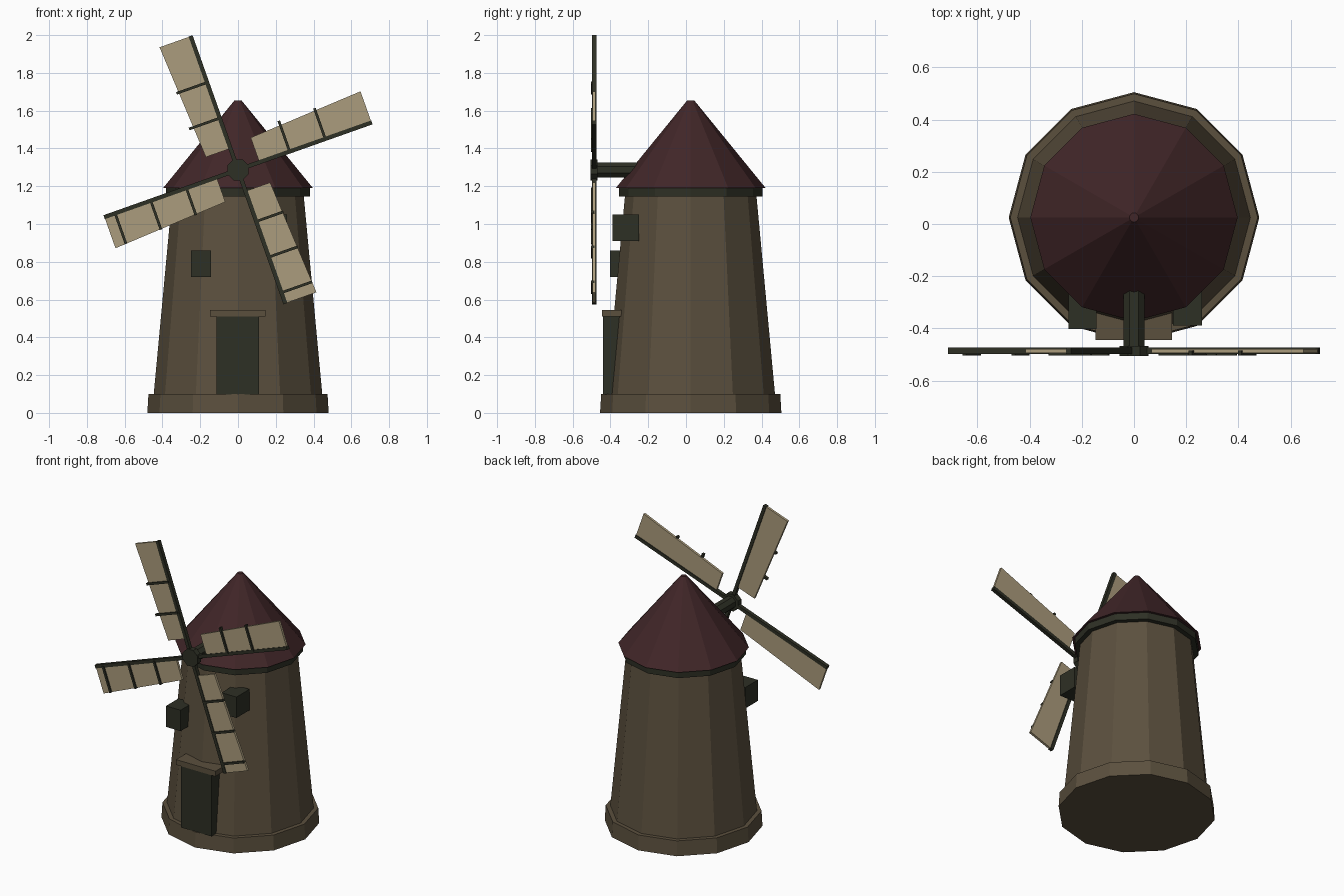
import bpy, bmesh, math
from mathutils import Matrix, Vector

cube = bpy.data.objects.get("Cube")
if cube:
    bpy.data.objects.remove(cube, do_unlink=True)


def make_material(name, rgb):
    mat = bpy.data.materials.new(name)
    mat.use_nodes = True
    mat.diffuse_color = (*rgb, 1)
    mat.node_tree.nodes["Principled BSDF"].inputs["Base Color"].default_value = (*rgb, 1)
    return mat


STONE = make_material("brown_stone", (0.105, 0.08, 0.048))
ROOF = make_material("dark_red_roof", (0.052, 0.019, 0.021))
WOOD = make_material("dark_green_wood", (0.027, 0.029, 0.018))
CLOTH = make_material("tan_cloth", (0.41, 0.335, 0.205))

CENTRE_Y = 0.025
HUB = Vector((0, 0, 1.287))


def finish(name, bm, mat, matrix=None):
    bmesh.ops.recalc_face_normals(bm, faces=bm.faces)
    mesh = bpy.data.meshes.new(name)
    bm.to_mesh(mesh)
    bm.free()
    mesh.materials.append(mat)
    obj = bpy.data.objects.new(name, mesh)
    bpy.context.collection.objects.link(obj)
    if matrix:
        obj.matrix_world = matrix
    return obj


def drum(name, mat, r_low, r_high, z0, z1):
    """Twelve-sided upright frustum on the tower axis."""
    bm = bmesh.new()
    bmesh.ops.create_cone(bm, cap_ends=True, segments=12, radius1=r_low,
                          radius2=r_high, depth=z1 - z0)
    return finish(name, bm, mat, Matrix.Translation((0, CENTRE_Y, (z0 + z1) / 2)))


def axle(name, mat, radius, y0, y1):
    """Eight-sided cylinder lying along y through the hub."""
    bm = bmesh.new()
    bmesh.ops.create_cone(bm, cap_ends=True, segments=8, radius1=radius,
                          radius2=radius, depth=y1 - y0)
    place = (Matrix.Translation(HUB + Vector((0, (y0 + y1) / 2, 0)))
             @ Matrix.Rotation(math.pi / 2, 4, 'X') @ Matrix.Rotation(math.pi / 8, 4, 'Z'))
    return finish(name, bm, mat, place)


def box(name, mat, xs, ys, zs, matrix=None):
    bm = bmesh.new()
    bmesh.ops.create_cube(bm, size=1)
    for v in bm.verts:
        v.co = [s[0] if c < 0 else s[1] for s, c in zip((xs, ys, zs), v.co)]
    return finish(name, bm, mat, matrix)


def slab(name, mat, outline, y0, y1, matrix):
    """Flat x-z outline given thickness along y."""
    bm = bmesh.new()
    face = bm.faces.new([bm.verts.new((x, y0, z)) for x, z in outline])
    extruded = bmesh.ops.extrude_face_region(bm, geom=[face])
    for v in extruded["geom"]:
        if isinstance(v, bmesh.types.BMVert):
            v.co.y = y1
    return finish(name, bm, mat, matrix)


# Tower and roof
drum("base_course", STONE, 0.48, 0.474, 0, 0.1)
drum("tower_wall", STONE, 0.447, 0.347, 0.09, 1.16)
drum("eaves_ring", WOOD, 0.38, 0.38, 1.145, 1.192)
drum("roof", ROOF, 0.397, 0.018, 1.19, 1.655)

# Door and windows
box("door", WOOD, (-0.115, 0.112), (-0.44, -0.3), (0.098, 0.515))
box("door_lintel", STONE, (-0.147, 0.145), (-0.445, -0.3), (0.51, 0.545))
box("window_right", WOOD, (-0.25, -0.143), (-0.403, -0.27), (0.72, 0.86))
box("window_left", WOOD, (0.15, 0.26), (-0.388, -0.25), (0.91, 1.05))

# Axle and hub
axle("axle", WOOD, 0.043, -0.48, -0.1)
axle("hub", WOOD, 0.06, -0.505, -0.468)

# Four blades, each built pointing up with its sail to the -x side
for i in range(4):
    turn = Matrix.Translation(HUB) @ Matrix.Rotation(math.radians(-19.5 - 90 * i), 4, 'Y')
    n = i + 1
    box(f"blade_spar_{n}", WOOD, (-0.011, 0.011), (-0.498, -0.473), (0, 0.752), turn)
    slab(f"blade_sail_{n}", CLOTH,
         [(-0.008, 0.12), (-0.138, 0.12), (-0.175, 0.75), (-0.008, 0.75)],
         -0.494, -0.478, turn)
    # The upper pair lacks the outer bar, and its bars overhang the sail
    upper = i in (0, 3)
    for k, z in enumerate((0.29, 0.49) if upper else (0.29, 0.49, 0.69)):
        reach = 0.172 if upper else 0.152 + 0.01 * k
        box(f"blade_bar_{n}_{k + 1}", WOOD, (-reach, 0), (-0.504, -0.484),
            (z - 0.007, z + 0.007), turn)
